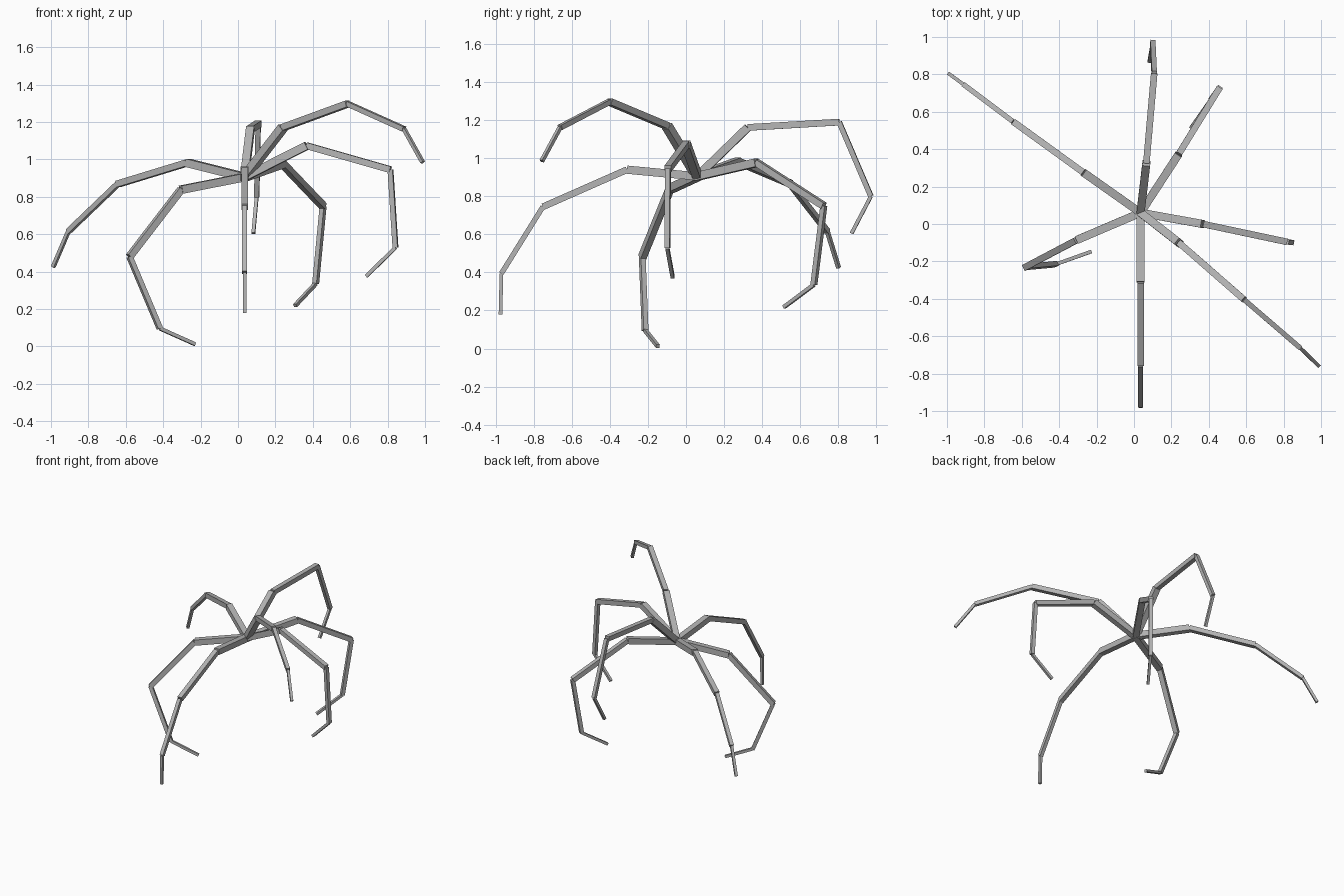
import bpy, bmesh
from mathutils import Vector

if "Cube" in bpy.data.objects:
    bpy.data.objects.remove(bpy.data.objects["Cube"])

grey = bpy.data.materials.new("plain grey")
grey.diffuse_color = (0.46, 0.46, 0.46, 1)
grey.use_nodes = True
grey.node_tree.nodes["Principled BSDF"].inputs["Base Color"].default_value = grey.diffuse_color

HUB = Vector((0.035, 0.06, 0.905))       # point where all legs meet
WIDTHS = (0.043, 0.035, 0.027, 0.019)    # square bar size of each leg segment

# Joints of each leg, from the hub outwards
LEGS = {
    "back_left_leg": [(-0.27, 0.275, 0.982), (-0.643, 0.545, 0.868), (-0.907, 0.743, 0.615), (-0.988, 0.802, 0.425)],
    "left_leg": [(-0.305, -0.085, 0.838), (-0.58, -0.23, 0.48), (-0.418, -0.215, 0.096), (-0.23, -0.148, 0.012)],
    "front_leg": [(0.035, -0.31, 0.94), (0.035, -0.752, 0.745), (0.035, -0.97, 0.395), (0.035, -0.975, 0.178)],
    "front_right_leg": [(0.24, -0.10, 1.17), (0.587, -0.403, 1.297), (0.888, -0.662, 1.162), (0.987, -0.758, 0.985)],
    "right_leg": [(0.367, 0.0, 1.073), (0.815, -0.095, 0.945), (0.842, -0.098, 0.528), (0.685, -0.07, 0.375)],
    "back_right_leg": [(0.238, 0.372, 0.977), (0.455, 0.724, 0.75), (0.415, 0.672, 0.335), (0.305, 0.515, 0.218)],
    "back_leg": [(0.066, 0.325, 1.162), (0.108, 0.805, 1.19), (0.10, 0.972, 0.80), (0.082, 0.87, 0.605)],
}


def add_bar(bm, a, b, size, side):
    """Square bar from a to b, one pair of faces turned towards side."""
    along = (b - a).normalized()
    u = (side - along * side.dot(along)).normalized() * size / 2
    v = along.cross(u).normalized() * size / 2
    rings = [[bm.verts.new(p + u * i + v * j) for i, j in ((-1, -1), (1, -1), (1, 1), (-1, 1))]
             for p in (a, b)]
    bm.faces.new(rings[0][::-1])
    bm.faces.new(rings[1])
    for k in range(4):
        n = (k + 1) % 4
        bm.faces.new((rings[0][k], rings[0][n], rings[1][n], rings[1][k]))


# Legs: four thinning bars each
for name, joints in LEGS.items():
    points = [HUB] + [Vector(p) for p in joints]
    side = (points[2] - HUB).cross(Vector((0, 0, 1))).normalized()
    bm = bmesh.new()
    for a, b, size in zip(points, points[1:], WIDTHS):
        add_bar(bm, a, b, size, side)
    bmesh.ops.recalc_face_normals(bm, faces=bm.faces)
    mesh = bpy.data.meshes.new(name)
    bm.to_mesh(mesh)
    bm.free()
    mesh.materials.append(grey)
    bpy.context.collection.objects.link(bpy.data.objects.new(name, mesh))
